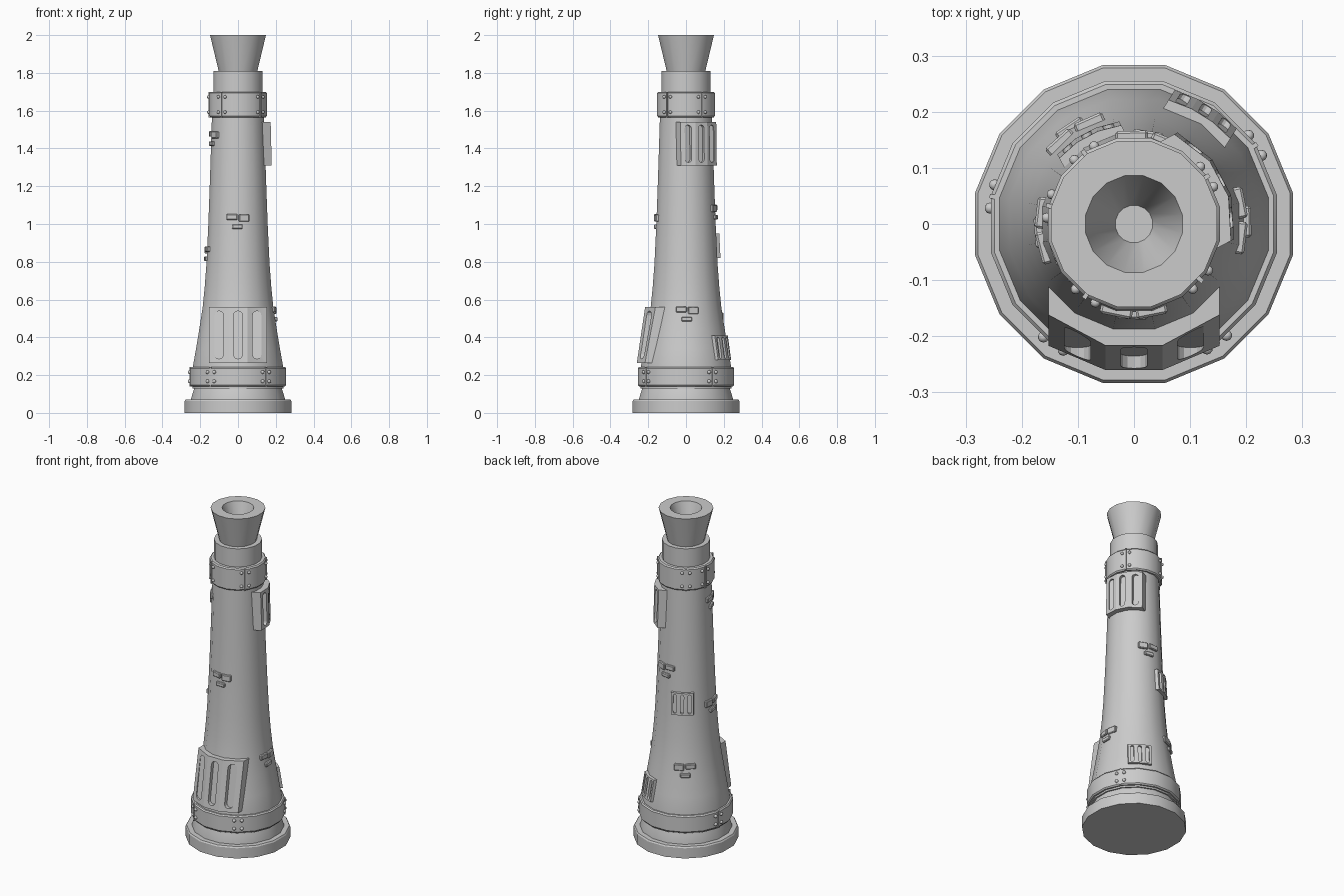
import bpy, bmesh, math
from mathutils import Matrix, Vector

if "Cube" in bpy.data.objects:
    bpy.data.objects.remove(bpy.data.objects["Cube"])

SIDES = 16
K = 1 / math.cos(math.pi / SIDES)   # flat-to-corner radius


def finish(name, bm, smooth=True, bevel=0):
    bmesh.ops.recalc_face_normals(bm, faces=bm.faces)
    me = bpy.data.meshes.new(name)
    bm.to_mesh(me)
    bm.free()
    ob = bpy.data.objects.new(name, me)
    bpy.context.collection.objects.link(ob)
    if smooth:
        bpy.ops.object.select_all(action='DESELECT')
        ob.select_set(True)
        bpy.context.view_layer.objects.active = ob
        bpy.ops.object.shade_smooth_by_angle(angle=math.radians(30))
    if bevel:
        m = ob.modifiers.new("bevel", 'BEVEL')
        m.width, m.segments, m.limit_method = bevel, 1, 'ANGLE'
    return ob


def lathe(name, profile):
    """Turn (radius, z) points into a closed 16-sided solid."""
    bm = bmesh.new()
    rings = []
    for r, z in profile:
        ring = []
        for i in range(SIDES):
            a = 2 * math.pi * (i + .5) / SIDES
            ring.append(bm.verts.new((r * K * math.cos(a), r * K * math.sin(a), z)))
        rings.append(ring)
    for a, b in zip(rings, rings[1:]):
        for i in range(SIDES):
            j = (i + 1) % SIDES
            bm.faces.new((a[i], a[j], b[j], b[i]))
    bm.faces.new(rings[0])
    bm.faces.new(rings[-1])
    return finish(name, bm)


def place(az, u, z, w):
    """Local tangent u, height z, outward w -> world, at azimuth az."""
    a = math.radians(az)
    return Vector((w * math.cos(a) - u * math.sin(a),
                   w * math.sin(a) + u * math.cos(a), z))


def prism(bm, front, back):
    f = [bm.verts.new(p) for p in front]
    b = [bm.verts.new(p) for p in back]
    bm.faces.new(f)
    bm.faces.new(b)
    for i in range(len(f)):
        j = (i + 1) % len(f)
        bm.faces.new((f[i], f[j], b[j], b[i]))


BODY = [(.24, .13), (.24, .24), (.222, .34), (.204, .45), (.187, .56), (.176, .67),
        (.167, .79), (.157, 1.0), (.148, 1.25), (.137, 1.6)]


def body_r(z):
    for (r0, z0), (r1, z1) in zip(BODY, BODY[1:]):
        if z0 <= z <= z1:
            return r0 + (r1 - r0) * (z - z0) / (z1 - z0)
    return BODY[-1][0]


# Tower stack
lathe("base_disc", [(.283, 0), (.283, .062), (.278, .07), (.2, .07)])
lathe("base_collar", [(.25, .06), (.25, .072), (.225, .15)])
lathe("tower_body", BODY)
lathe("upper_neck", [(.13, 1.58), (.13, 1.81)])
lathe("flared_chimney", [(.1, 1.8), (.148, 2), (.086, 2), (.033, 1.83)])


# Riveted bands
def band(name, r, z0, z1, seams, rivet):
    lathe(name, [(r - .006, z0), (r, z0 + .007), (r, z1 - .007), (r - .006, z1)])
    bm = bmesh.new()
    for s in seams:
        rect = [(-.004, z0), (.004, z0), (.004, z1), (-.004, z1)]
        prism(bm, [place(s, u, z, r + .007) for u, z in rect],
              [place(s, u, z, r - .02) for u, z in rect])
        for side in (-1, 1):
            for z in (z0 + .027, z1 - .027):
                p = place(s + side * math.degrees(.021 / r), 0, z, r + .003)
                bmesh.ops.create_icosphere(bm, subdivisions=2, radius=rivet,
                                           matrix=Matrix.Translation(p))
    finish(name + "_rivets", bm)


band("lower_band", .255, .14, .243, (-55, 33, 169, -124), .010)
band("upper_band", .153, 1.565, 1.7, (-40, 33, 125, 168, -124), .009)


# Slotted vents: faceted curved plates with three rounded recesses
def vent(name, az, z0, z1, w, rb, rt, depth):
    h = z1 - z0

    def radius(z):
        return rb + (rt - rb) * (z - z0) / h

    def face(u, z):
        return math.sqrt((radius(z) * 1.02) ** 2 - max(abs(u), w / 6) ** 2)

    bm = bmesh.new()
    us = [-w / 2, -w / 6, w / 6, w / 2]

    def ring(z):
        return ([place(az, u, z, face(u, z)) for u in us] +
                [place(az, u, z, radius(z) * .35) for u in (w / 2, -w / 2)])
    prism(bm, ring(z0), ring(z1))
    plate = finish(name, bm, smooth=False)

    bm = bmesh.new()
    sr, hh = w * .075, h * .43
    zc = (z0 + z1) / 2
    for u0 in (-w * .33, 0, w * .33):
        cap = []
        for i in range(14):
            t = math.pi * (i if i < 7 else i - 1) / 6
            if i >= 7:
                t = math.pi + math.pi * (i - 7) / 6
            dz = hh - sr if i < 7 else -(hh - sr)
            cap.append((u0 + sr * math.cos(t), zc + dz + sr * math.sin(t)))
        prism(bm, [place(az, u, z, face(u0, z) + .05) for u, z in cap],
              [place(az, u, z, face(u0, z) - depth) for u, z in cap])
    cutter = finish(name + "_cutter", bm, smooth=False)
    cutter.hide_render = True
    cutter.hide_viewport = False
    cutter.display_type = 'WIRE'
    m = plate.modifiers.new("slots", 'BOOLEAN')
    m.operation, m.solver, m.object = 'DIFFERENCE', 'EXACT', cutter
    # bake the slots, then drop the cutter
    dg = bpy.context.evaluated_depsgraph_get()
    plate.data = bpy.data.meshes.new_from_object(plate.evaluated_get(dg))
    plate.modifiers.clear()
    bpy.data.objects.remove(cutter)


vent("front_vent", -90, .265, .56, .305, .26, .218, .022)
vent("upper_right_vent", 28, 1.31, 1.54, .215, .177, .172, .018)
vent("lower_back_vent", 58, .28, .41, .13, .245, .225, .012)
vent("middle_back_vent", 118, .82, .95, .125, .181, .174, .012)


# Clusters of three exposed bricks
def bricks(name, az, z, flip=1):
    bm = bmesh.new()
    for du, dz, bw, bh in ((-.031, .017, .058, .03), (.031, .012, .056, .038),
                           (-.003, -.034, .056, .024)):
        r = body_r(z + dz)
        a = az + flip * math.degrees(du / r)
        rect = [(-bw / 2, -bh / 2), (bw / 2, -bh / 2), (bw / 2, bh / 2), (-bw / 2, bh / 2)]
        prism(bm, [place(a, u, z + dz + v, r + .012) for u, v in rect],
              [place(a, u, z + dz + v, r - .02) for u, v in rect])
    finish(name, bm, smooth=False, bevel=.004)


for i, (az, z, flip) in enumerate([(-90, 1.02, 1), (2, .53, 1), (184, .85, -1),
                                   (200, 1.46, 1), (123, .5, -1), (80, 1.07, -1)]):
    bricks("brick_cluster_%d" % (i + 1), az, z, flip)
